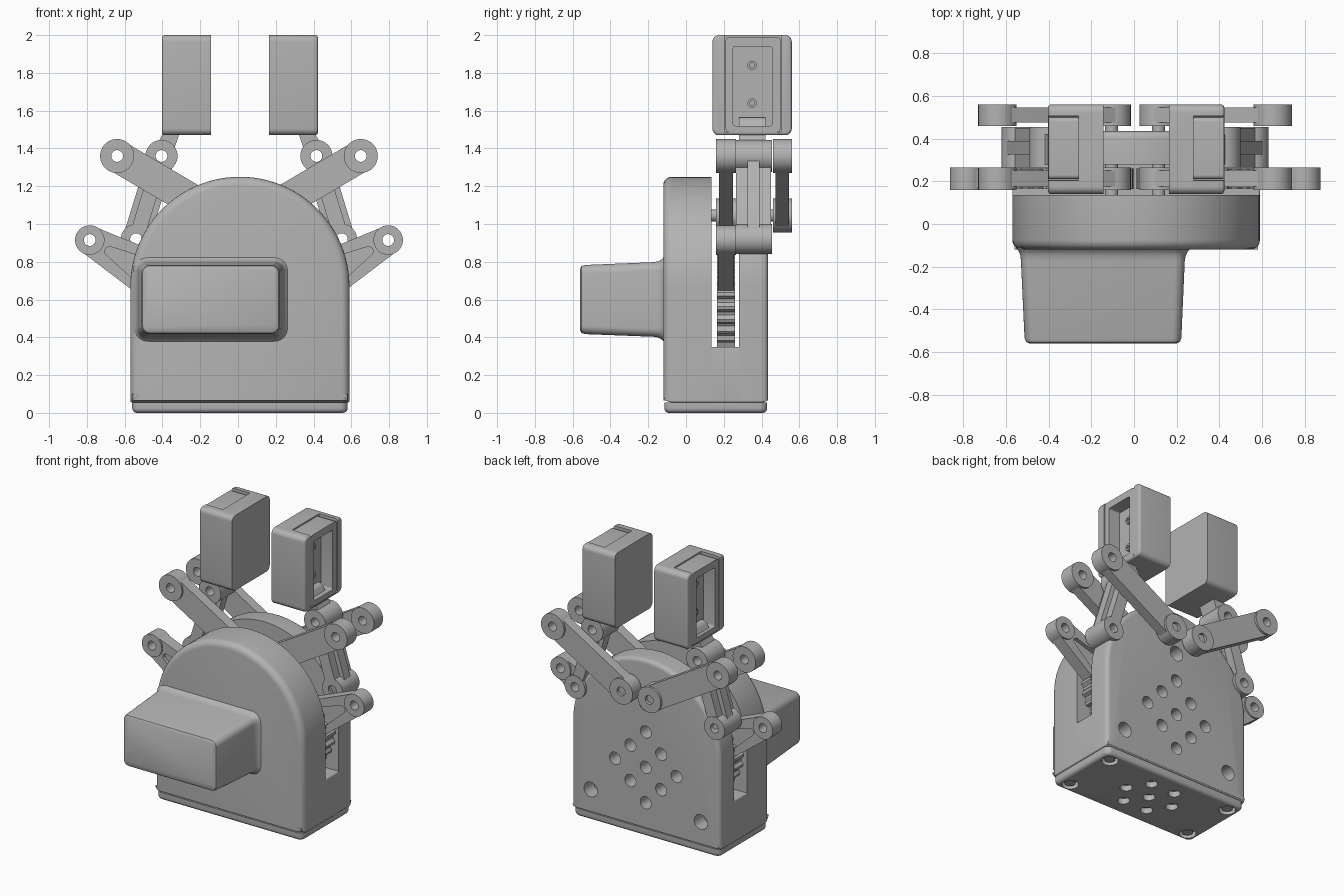
import bpy, bmesh, math
from mathutils import Vector, geometry

if "Cube" in bpy.data.objects:
    bpy.data.objects.remove(bpy.data.objects["Cube"])

grey = bpy.data.materials.new("plain grey")
grey.use_nodes = True
GREY = (0.45, 0.45, 0.45, 1)
grey.diffuse_color = GREY
grey.node_tree.nodes["Principled BSDF"].inputs["Base Color"].default_value = GREY

AXES = {"x": lambda a, b, t: (t, a, b),
        "y": lambda a, b, t: (a, t, b),
        "z": lambda a, b, t: (a, b, t)}


def hull(*circles, n=40):
    """Outline wrapped round circles given as (a, b, radius)."""
    pts = [Vector((a + r * math.cos(i * math.tau / n), b + r * math.sin(i * math.tau / n)))
           for a, b, r in circles for i in range(n)]
    return [pts[i] for i in geometry.convex_hull_2d(pts)]


def rect(a0, a1, b0, b1, r=0.01):
    return hull(*[(a, b, r) for a in (a0 + r, a1 - r) for b in (b0 + r, b1 - r)], n=24)


def finish(name, bm):
    bmesh.ops.recalc_face_normals(bm, faces=bm.faces[:])
    mesh = bpy.data.meshes.new(name)
    bm.to_mesh(mesh)
    bm.free()
    mesh.materials.append(grey)
    ob = bpy.data.objects.new(name, mesh)
    bpy.context.collection.objects.link(ob)
    return ob


def activate(ob):
    bpy.ops.object.select_all(action="DESELECT")
    ob.select_set(True)
    bpy.context.view_layer.objects.active = ob


def smooth(ob):
    activate(ob)
    bpy.ops.object.shade_smooth_by_angle(angle=math.radians(35))
    return ob


def prism(name, outlines, t0, t1, axis="y", round_at=None, width=0.03):
    """Extrude outlines along an axis; round the rim lying at round_at."""
    bm = bmesh.new()
    for line in outlines:
        rings = [[bm.verts.new(AXES[axis](p[0], p[1], t)) for p in line] for t in (t0, t1)]
        bm.faces.new(rings[0])
        bm.faces.new(rings[1])
        for i in range(len(line)):
            j = (i + 1) % len(line)
            bm.faces.new((rings[0][i], rings[0][j], rings[1][j], rings[1][i]))
    bmesh.ops.recalc_face_normals(bm, faces=bm.faces[:])
    if round_at is not None:
        k = "xyz".index(axis)
        rim = [e for e in bm.edges if all(abs(v.co[k] - round_at) < 1e-5 for v in e.verts)]
        bmesh.ops.bevel(bm, geom=rim, offset=width, segments=5, profile=0.5, affect="EDGES")
    return smooth(finish(name, bm))


def cut(ob, outlines, t0, t1, axis="y"):
    tool = prism("cutter", outlines, t0, t1, axis)
    tool.hide_render = True
    mod = ob.modifiers.new("cut", "BOOLEAN")
    mod.operation, mod.solver, mod.object = "DIFFERENCE", "EXACT", tool
    activate(ob)
    bpy.ops.object.modifier_apply(modifier=mod.name)
    bpy.data.objects.remove(tool)
    return smooth(ob)


def loft(name, rings):
    """Skin rounded rectangles (x0, x1, z0, z1, radius) stacked along y."""
    bm = bmesh.new()
    loops = [[bm.verts.new((p[0], y, p[1])) for p in rect(*r)] for y, r in rings]
    bm.faces.new(loops[0])
    bm.faces.new(loops[-1])
    for a, b in zip(loops, loops[1:]):
        for i in range(len(a)):
            j = (i + 1) % len(a)
            bm.faces.new((a[i], a[j], b[j], b[i]))
    return smooth(finish(name, bm))


# Housing: two arched shells with a slot between them
CX, R, ARCH_Z, SEAM = 0.01, 0.58, 0.67, 0.055
arch = hull((CX, ARCH_Z, R), (CX - R + 0.01, SEAM + 0.01, 0.01),
            (CX + R - 0.01, SEAM + 0.01, 0.01), n=96)
prism("front_shell", [arch], -0.12, 0.135, round_at=-0.12, width=0.045)
back = prism("back_shell", [arch], 0.28, 0.435, round_at=0.435, width=0.03)
prism("slot_floor", [rect(CX - R, CX + R, SEAM, 0.35)], 0.13, 0.285)

# Vent and screw holes in the back shell
vents = [hull((CX + 0.12 * (i - j), 0.49 + 0.125 * (i + j), 0.043), n=24)
         for i in (-1, 0, 1) for j in (-1, 0, 1)]
screws = [hull((CX + x, z, 0.052), n=24) for x, z in ((-0.43, 0.22), (0.43, 0.22), (0, 0.94))]
cut(back, vents + screws, 0.33, 0.6)

# Base plate with a hexagon of holes and corner screw recesses
base = prism("base_plate", [rect(CX - 0.57, CX + 0.57, -0.115, 0.43, 0.04)], 0, SEAM,
             axis="z", round_at=0, width=0.025)
hexagon = [hull((CX + 0.19 * math.cos(k * math.pi / 3), 0.16 + 0.16 * math.sin(k * math.pi / 3),
                 0.04), n=20) for k in range(6)]
corners = [(CX + s * 0.49, y) for s in (-1, 1) for y in (-0.04, 0.355)]
cut(base, hexagon + [hull((CX, 0.16, 0.04), n=20)] + [hull((x, y, 0.055), n=20) for x, y in corners],
    -0.1, 0.04, axis="z")
prism("base_screws", [hull((x, y, 0.035), n=20) for x, y in corners], 0.01, 0.045, axis="z")

# Motor cover: tapered box with a flared foot
loft("motor_cover", [
    (-0.56, (-0.49, 0.20, 0.435, 0.765, 0.03)),
    (-0.552, (-0.505, 0.215, 0.423, 0.778, 0.04)),
    (-0.535, (-0.513, 0.222, 0.417, 0.783, 0.045)),
    (-0.17, (-0.53, 0.238, 0.403, 0.798, 0.045)),
    (-0.145, (-0.533, 0.243, 0.398, 0.803, 0.05)),
    (-0.128, (-0.54, 0.253, 0.388, 0.813, 0.06)),
    (-0.11, (-0.555, 0.273, 0.368, 0.833, 0.08))])

for s, side in ((1, "left"), (-1, "right")):
    def at(x, z, r):
        return (0.005 + s * x, z, r)

    def tube(name, x, z, r, y0, y1):
        return cut(prism(name, [hull(at(x, z, r))], y0, y1), [hull(at(x, z, 0.031))], -1, 1)

    # Drive gear seen through the slot
    teeth = []
    for i in range(96):
        a, r = i * math.tau / 96, 0.285 if i % 4 < 2 else 0.265
        teeth.append((0.005 + s * (0.29 + r * math.cos(a)), 0.62 + r * math.sin(a)))
    prism(side + "_drive_gear", [teeth], 0.165, 0.26)

    # Drive lever with a pocket on both faces
    tip, root = (0.79, 0.915), (0.36, 0.67)
    lever = prism(side + "_drive_lever", [hull(at(*tip, 0.075), at(*root, 0.14))], 0.17, 0.255)
    pocket = [hull(at(0.685, 0.855, 0.025), at(0.44, 0.715, 0.085))]
    cut(lever, pocket, 0.1, 0.195)
    cut(lever, pocket, 0.23, 0.4)
    cut(lever, [hull(at(*tip, 0.031))], -1, 1)
    tube(side + "_lever_boss", *tip, 0.078, 0.16, 0.265)

    # Front and back swing arms
    outer, inner = (0.645, 1.36), (0.11, 1.045)
    for place, y0, y1 in (("front", 0.16, 0.265), ("back", 0.46, 0.56)):
        name = side + "_" + place
        arm = prism(name + "_swing_arm", [hull(at(*outer, 0.085), at(*inner, 0.085))],
                    y0 + 0.015, y1 - 0.015)
        cut(arm, [hull(at(*p, 0.031)) for p in (outer, inner)], -1, 1)
        tube(name + "_outer_boss", *outer, 0.09, y0, y1)
        tube(name + "_inner_boss", *inner, 0.09, y0, y1)
    prism(side + "_arm_pin", [hull(at(*inner, 0.031))], 0.13, 0.54)

    # Finger link: wide web, narrow rails and pivot bosses
    low, high = (0.545, 0.92), (0.41, 1.36)
    for part, r, y0, y1 in (("web", 0.07, 0.325, 0.39), ("rails", 0.04, 0.265, 0.45)):
        link = prism(side + "_finger_link_" + part, [hull(at(*low, r), at(*high, r))], y0, y1)
        cut(link, [hull(at(*p, 0.031)) for p in (low, high)], -1, 1)
    tube(side + "_link_low_boss", *low, 0.08, 0.265, 0.455)
    tube(side + "_link_high_boss", *high, 0.085, 0.265, 0.455)
    neck = prism(side + "_finger_neck", [hull(at(0.405, 1.37, 0.05), at(0.335, 1.53, 0.035))],
                 0.28, 0.42)
    cut(neck, [hull(at(*high, 0.031))], -1, 1)

    # Fingertip: outer pad with an insert, an outward window and two screws
    def span(x0, x1):
        return sorted((CX + s * x0, CX + s * x1))

    in_x, out_x = CX + s * 0.154, CX + s * 0.413
    pad = prism(side + "_finger_pad", [rect(0.14, 0.56, 1.47, 2.0, 0.035)], in_x, out_x,
                axis="x", round_at=out_x, width=0.015)
    cut(pad, [rect(0.205, 0.505, 1.485, 2.2)], *span(0.27, 0.6), axis="x")
    insert = prism(side + "_finger_insert", [rect(0.21, 0.5, 1.485, 1.99, 0.02)],
                   *span(0.265, 0.41), axis="x")
    cut(insert, [rect(0.25, 0.455, 1.52, 1.94)], *span(0.32, 0.6), axis="x")
    heads = prism(side + "_finger_screws", [hull((0.35, z, 0.025), n=20) for z in (1.64, 1.84)],
                  *span(0.315, 0.335), axis="x")
    cut(heads, [hull((0.35, z, 0.014), n=6) for z in (1.64, 1.84)], *span(0.325, 0.4), axis="x")
